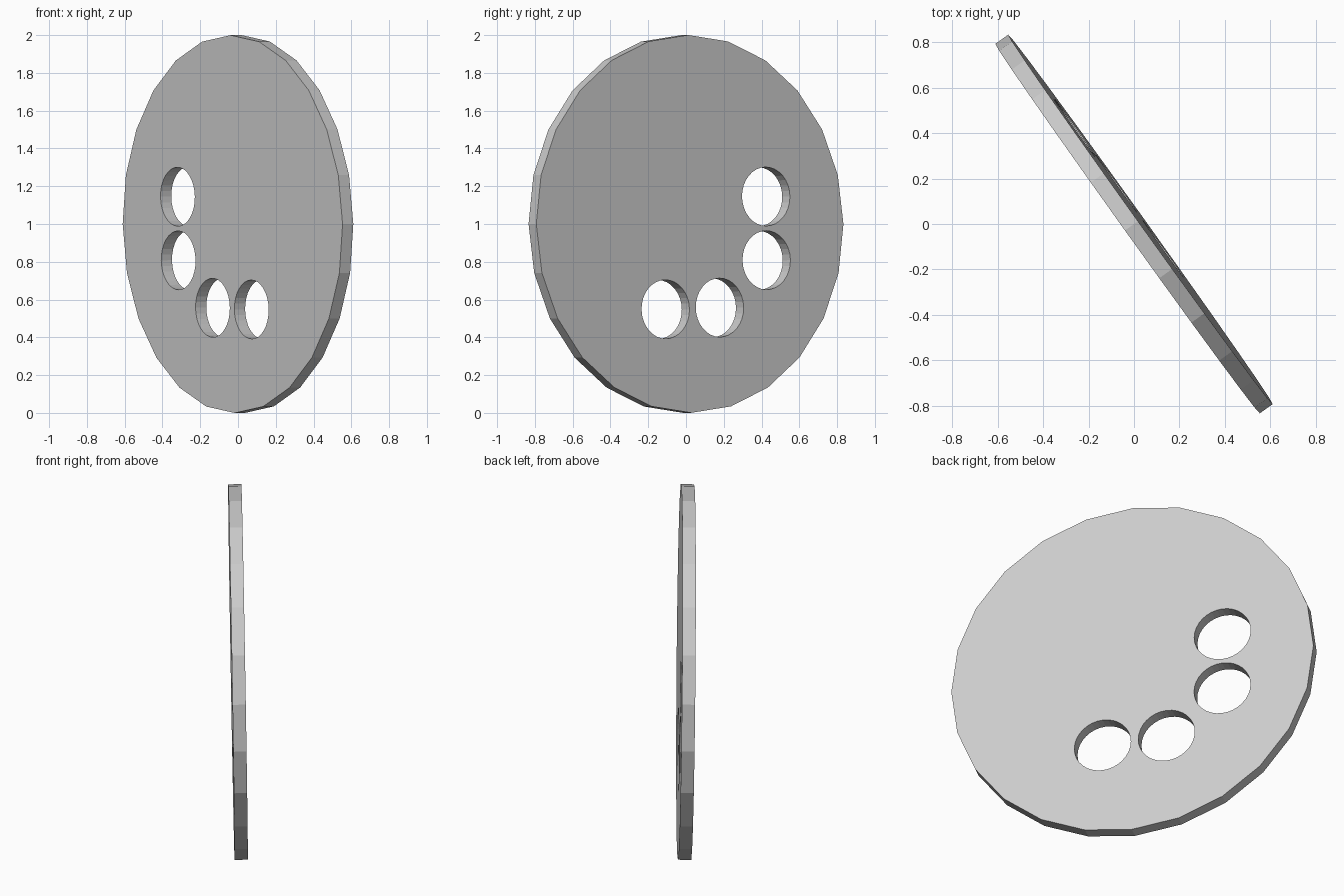
import bpy
from math import radians

if "Cube" in bpy.data.objects:
    bpy.data.objects.remove(bpy.data.objects["Cube"])

RADIUS, THICK = 1.0, 0.07
HOLE_RADIUS = 0.156
# hole centres in the plane of the disc (across, up)
HOLES = [(0.497, 0.145), (0.497, -0.192), (0.19, -0.443), (-0.163, -0.452)]


def cylinder(name, radius, depth, sides, location=(0, 0, 0)):
    bpy.ops.mesh.primitive_cylinder_add(vertices=sides, radius=radius,
                                        depth=depth, location=location)
    obj = bpy.context.object
    obj.name = name
    return obj


# flat 24-sided disc
disc = cylinder("disc", RADIUS, THICK, 24)

# round through-holes
cutters = []
for i, (across, up) in enumerate(HOLES):
    cutter = cylinder(f"hole_cutter_{i + 1}", HOLE_RADIUS, THICK * 4, 32, (across, up, 0))
    cutter.hide_render = True
    cutters.append(cutter)
    mod = disc.modifiers.new(f"hole_{i + 1}", 'BOOLEAN')
    mod.operation = 'DIFFERENCE'
    mod.solver = 'EXACT'
    mod.object = cutter

bpy.ops.object.select_all(action='DESELECT')
disc.select_set(True)
bpy.context.view_layer.objects.active = disc
for mod in list(disc.modifiers):
    bpy.ops.object.modifier_apply(modifier=mod.name)
for cutter in cutters:
    bpy.data.objects.remove(cutter, do_unlink=True)

# stand the disc on edge, turned diagonally with a very slight lean
disc.rotation_euler = (radians(89.2), 0, radians(125.6))
disc.location = (0, 0, RADIUS)
